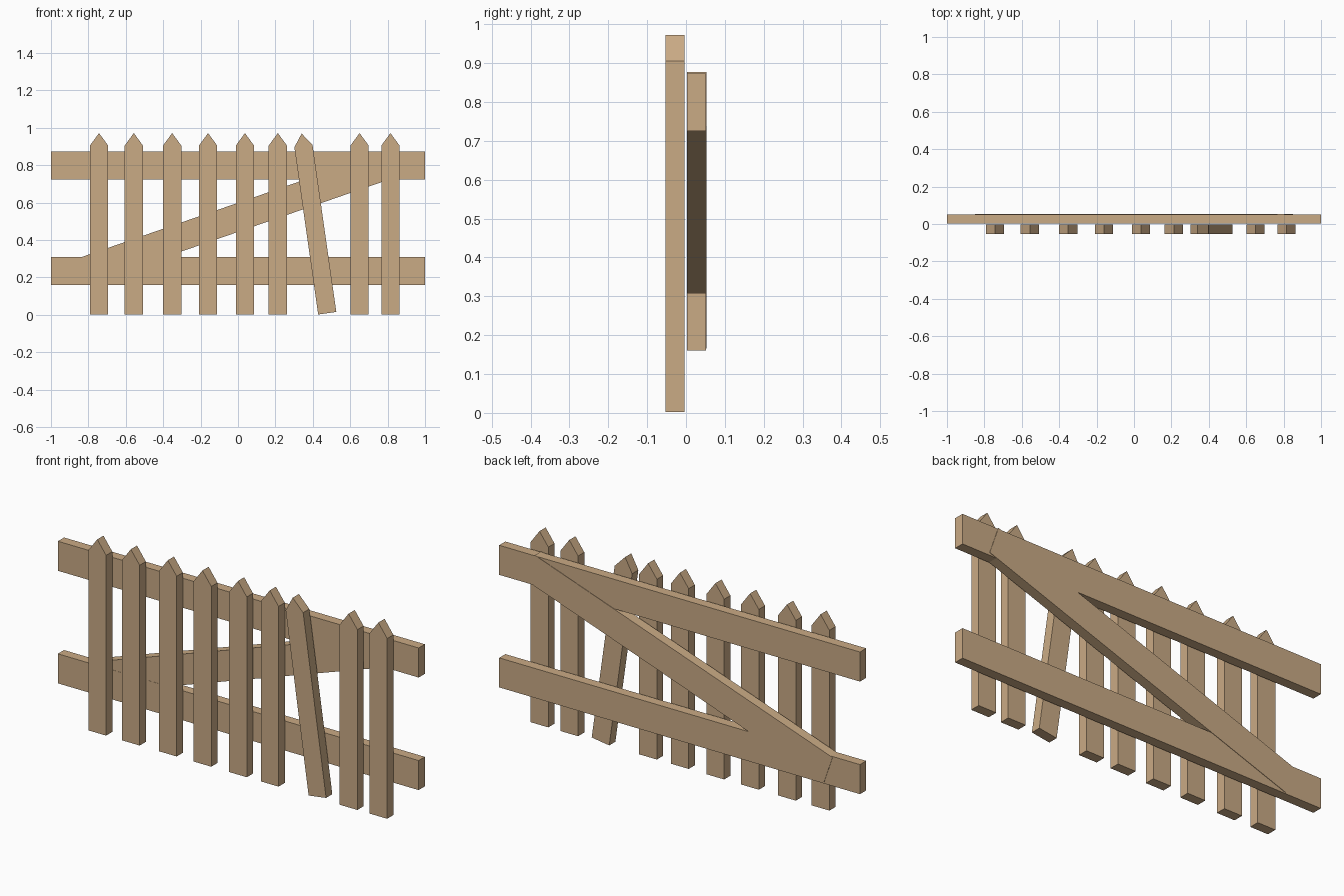
import bpy, math
from mathutils import Matrix

if "Cube" in bpy.data.objects:
    bpy.data.objects.remove(bpy.data.objects["Cube"])

wood = bpy.data.materials.new("tan_wood")
wood.diffuse_color = (0.59, 0.405, 0.235, 1)
wood.use_nodes = True
wood.node_tree.nodes["Principled BSDF"].inputs["Base Color"].default_value = wood.diffuse_color


def plank(name, profile, y0, y1, x=0, z=0, angle=0):
    """Extrude an x/z profile from y0 to y1, rotate it in the front plane and place it."""
    n = len(profile)
    verts = [(px, y, pz) for y in (y0, y1) for px, pz in profile]
    faces = [tuple(range(n)), tuple(reversed(range(n, 2 * n)))]
    faces += [(i, i + n, (i + 1) % n + n, (i + 1) % n) for i in range(n)]
    mesh = bpy.data.meshes.new(name)
    mesh.from_pydata(verts, [], faces)
    mesh.transform(Matrix.Translation((x, 0, z)) @ Matrix.Rotation(math.radians(angle), 4, 'Y'))
    mesh.materials.append(wood)
    obj = bpy.data.objects.new(name, mesh)
    bpy.context.collection.objects.link(obj)
    return obj


def rect(w, h):
    return [(-w / 2, -h / 2), (w / 2, -h / 2), (w / 2, h / 2), (-w / 2, h / 2)]


# Horizontal rails behind the pickets
plank("lower_rail", rect(2, 0.148), 0.002, 0.051, z=0.235)
plank("upper_rail", rect(2, 0.148), 0.002, 0.051, z=0.799)

# Diagonal brace, a hair proud of the rails at the back
plank("diagonal_brace", rect(1.746, 0.147), 0.003, 0.053, z=0.5215, angle=-19.12)

# Pointed pickets
W = 0.049
picket = [(-W, 0), (W, 0), (W, 0.903), (0, 0.97), (-W, 0.903)]
for i, x in enumerate((-0.743, -0.557, -0.352, -0.16, 0.037, 0.213, 0.65, 0.815)):
    plank(f"picket_{i + 1}", picket, -0.053, -0.004, x=x, z=0.002)

# Loose picket leaning to the left
plank("leaning_picket", picket, -0.053, -0.004, x=0.477, z=0.009, angle=-8.1)
